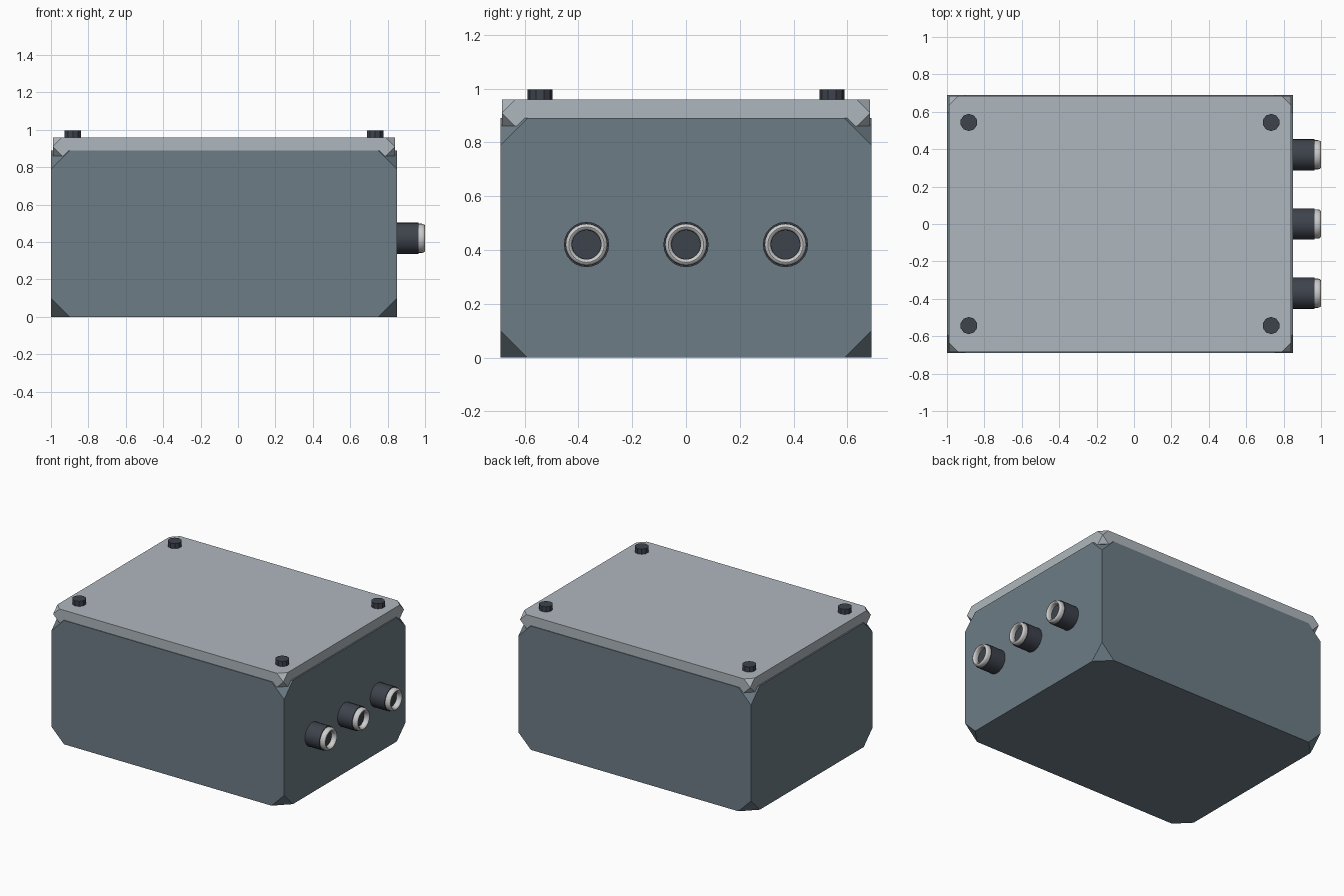
import bpy, bmesh, math
from itertools import product
from mathutils import Matrix

if "Cube" in bpy.data.objects:
    bpy.data.objects.remove(bpy.data.objects["Cube"])


def material(name, rgb):
    m = bpy.data.materials.new(name)
    m.diffuse_color = (*rgb, 1)
    m.use_nodes = True
    m.node_tree.nodes["Principled BSDF"].inputs["Base Color"].default_value = m.diffuse_color
    return m


BODY = material("slate_paint", (0.153, 0.203, 0.235))
LID = material("light_grey_paint", (0.43, 0.475, 0.51))
DARK = material("dark_plastic", (0.048, 0.056, 0.072))
METAL = material("bright_metal", (0.60, 0.61, 0.61))


def finish(name, bm, mat, smooth=False):
    bmesh.ops.recalc_face_normals(bm, faces=bm.faces)
    me = bpy.data.meshes.new(name)
    bm.to_mesh(me)
    bm.free()
    ob = bpy.data.objects.new(name, me)
    bpy.context.collection.objects.link(ob)
    me.materials.append(mat)
    if smooth:
        bpy.ops.object.select_all(action='DESELECT')
        ob.select_set(True)
        bpy.context.view_layer.objects.active = ob
        bpy.ops.object.shade_smooth_by_angle(angle=math.radians(40))
    return ob


def corner_cut_box(name, lo, hi, cut, mat):
    """Box whose eight corners are sliced off by a triangle."""
    bm = bmesh.new()
    for side in product((0, 1), repeat=3):
        corner = [(lo, hi)[s][i] for i, s in enumerate(side)]
        for i in range(3):
            p = list(corner)
            p[i] += -cut if side[i] else cut
            bm.verts.new(p)
    bmesh.ops.remove_doubles(bm, verts=bm.verts, dist=0.0005)
    bmesh.ops.convex_hull(bm, input=bm.verts)
    bmesh.ops.dissolve_limit(bm, angle_limit=0.02, verts=bm.verts, edges=bm.edges)
    return finish(name, bm, mat)


def cylinder(name, radius, depth, sides, matrix, mat, smooth=False):
    bm = bmesh.new()
    bmesh.ops.create_cone(bm, cap_ends=True, segments=sides, radius1=radius,
                          radius2=radius, depth=depth, matrix=matrix)
    return finish(name, bm, mat, smooth)


def lathe_x(name, profile, y, z, sides, mat):
    """Revolve a closed (x, radius) loop around the x axis."""
    bm = bmesh.new()
    rings = []
    for k in range(sides):
        a = 2 * math.pi * k / sides
        rings.append([bm.verts.new((x, y + r * math.cos(a), z + r * math.sin(a)))
                      for x, r in profile])
    n = len(profile)
    for k in range(sides):
        p, q = rings[k], rings[(k + 1) % sides]
        for i in range(n):
            j = (i + 1) % n
            bm.faces.new((p[i], p[j], q[j], q[i]))
    return finish(name, bm, mat, True)


# enclosure body and overlapping lid
corner_cut_box("enclosure_body", (-1.0, -0.69, 0.0), (0.85, 0.69, 0.89), 0.10, BODY)
corner_cut_box("lid", (-0.99, -0.685, 0.86), (0.84, 0.685, 0.96), 0.05, LID)

# lid screws near the four corners
for sx, sy in product((-1, 1), repeat=2):
    cylinder("lid_screw", 0.046, 0.057, 10,
             Matrix.Translation((-0.075 + 0.808 * sx, 0.543 * sy, 0.9685)), DARK)

# cable glands on the right side: dark sleeve plus rounded metal ring
ring = [(0.955, 0.054), (0.955, 0.078), (0.982, 0.078)]
for k in range(1, 7):
    a = math.pi * k / 6
    ring.append((0.982 + 0.018 * math.sin(a), 0.066 + 0.012 * math.cos(a)))
for y in (-0.37, 0.0, 0.37):
    cylinder("gland_sleeve", 0.084, 0.125, 24,
             Matrix.Translation((0.9025, y, 0.42)) @ Matrix.Rotation(math.pi / 2, 4, 'Y'),
             DARK, True)
    lathe_x("gland_ring", ring, y, 0.42, 24, METAL)
